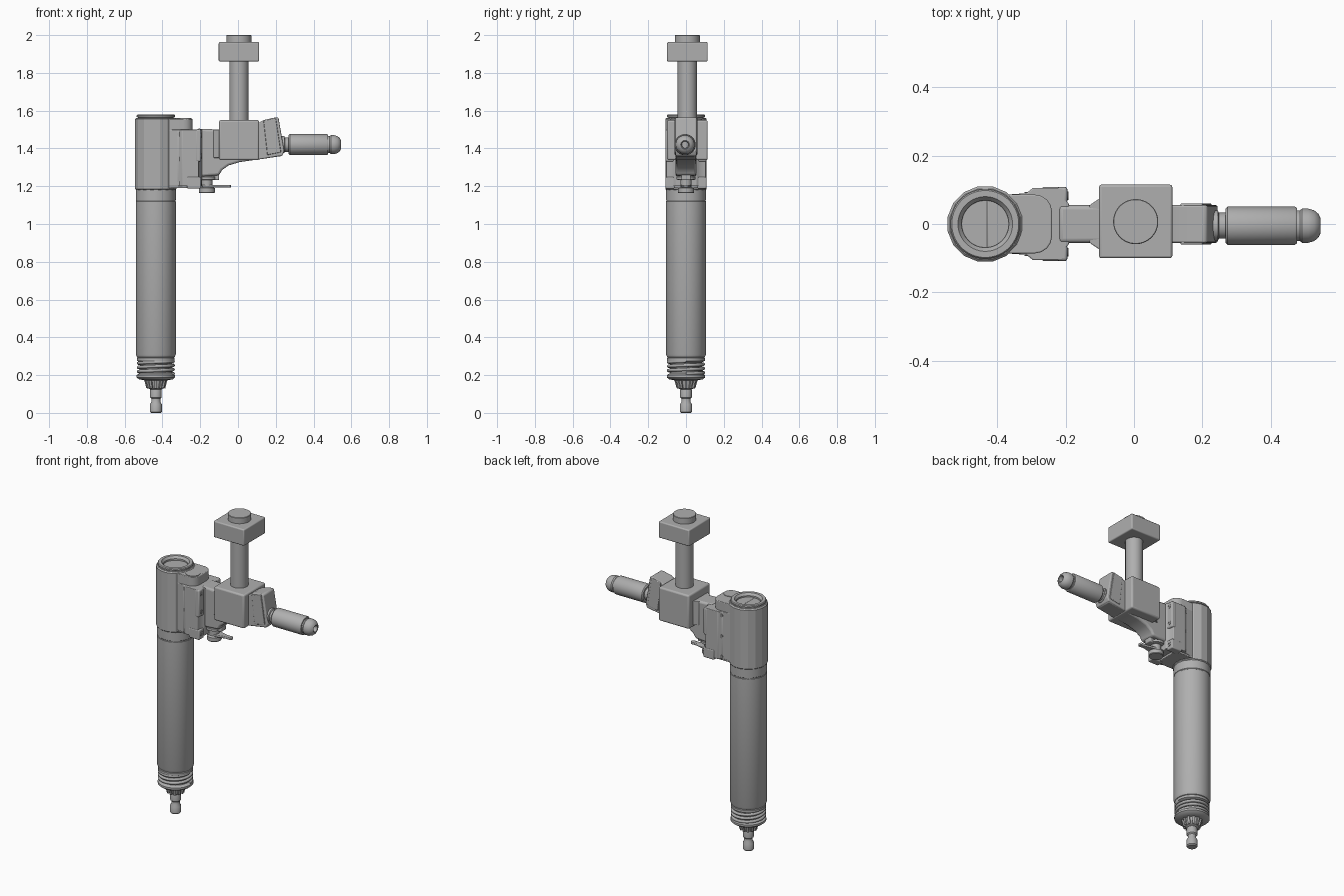
import bpy, bmesh, math
from mathutils import Matrix, Vector

if "Cube" in bpy.data.objects:
    bpy.data.objects.remove(bpy.data.objects["Cube"], do_unlink=True)

grey = bpy.data.materials.new("machined grey")
grey.use_nodes = True
COLOUR = (0.43, 0.43, 0.43, 1)
grey.diffuse_color = COLOUR
grey.node_tree.nodes["Principled BSDF"].inputs["Base Color"].default_value = COLOUR

COL = (-0.435, 0, 0)          # column axis
ALONG_X = Matrix.Rotation(math.pi / 2, 4, 'Y')


def finish(name, bm, bevel=0, smooth=True):
    bmesh.ops.recalc_face_normals(bm, faces=bm.faces)
    mesh = bpy.data.meshes.new(name)
    bm.to_mesh(mesh)
    bm.free()
    ob = bpy.data.objects.new(name, mesh)
    bpy.context.collection.objects.link(ob)
    mesh.materials.append(grey)
    if bevel:
        mod = ob.modifiers.new("soft edges", 'BEVEL')
        mod.width, mod.segments, mod.limit_method = bevel, 3, 'ANGLE'
    if smooth:
        bpy.ops.object.select_all(action='DESELECT')
        ob.select_set(True)
        bpy.context.view_layer.objects.active = ob
        bpy.ops.object.shade_smooth_by_angle(angle=math.radians(32))
    return ob


def lathe(name, profile, at, turn=None, sides=48, smooth=True):
    """Revolve (radius, height) points round z, then turn and place."""
    bm = bmesh.new()
    rings = []
    for r, h in profile:
        rings.append([bm.verts.new((r * math.cos(2 * math.pi * (i + .5) / sides),
                                    r * math.sin(2 * math.pi * (i + .5) / sides), h))
                      for i in range(sides)])
    for a, b in zip(rings, rings[1:]):
        for i in range(sides):
            j = (i + 1) % sides
            bm.faces.new((a[i], a[j], b[j], b[i]))
    bm.faces.new(rings[0])
    bm.faces.new(rings[-1])
    bm.transform(Matrix.Translation(at) @ (turn or Matrix()))
    return finish(name, bm, smooth=smooth)


def prism(name, outline, low, high, plane='XZ', bevel=0.006):
    """Extrude an outline along y (XZ plane) or along z (XY plane)."""
    bm = bmesh.new()
    place = (lambda a, b, c: (a, c, b)) if plane == 'XZ' else (lambda a, b, c: (a, b, c))
    ends = [[bm.verts.new(place(a, b, c)) for a, b in outline] for c in (low, high)]
    bm.faces.new(ends[0])
    bm.faces.new(ends[1])
    for i in range(len(outline)):
        j = (i + 1) % len(outline)
        bm.faces.new((ends[0][i], ends[0][j], ends[1][j], ends[1][i]))
    return finish(name, bm, bevel)


def box(name, x, y, z, bevel=0.006):
    return prism(name, [(x[0], y[0]), (x[1], y[0]), (x[1], y[1]), (x[0], y[1])],
                 z[0], z[1], 'XY', bevel)


# Column tube with the stepped collar at its foot
lathe("column_tube", [(.09, .29), (.1, .295), (.106, .31), (.106, 1.12),
                      (.104, 1.122), (.104, 1.126), (.106, 1.128), (.106, 1.19)], COL)
lathe("foot_core", [(.085, .19), (.085, .3)], COL)
lathe("foot_collar", [(.06, .172), (.09, .178), (.102, .188), (.102, .2), (.085, .21)], COL)
lathe("top_foot_ring", [(.085, .268), (.1, .276), (.1, .29), (.09, .298)], COL)

# Coiled thread around the foot
curve = bpy.data.curves.new("foot_thread", 'CURVE')
curve.dimensions, curve.bevel_depth, curve.bevel_resolution = '3D', 0.009, 2
coil = curve.splines.new('POLY')
STEPS = 100
coil.points.add(STEPS)
for i, p in enumerate(coil.points):
    a = 6 * math.pi * i / STEPS
    p.co = (COL[0] + .092 * math.cos(a), .092 * math.sin(a), .208 + .066 * i / STEPS, 1)
curve.materials.append(grey)
bpy.context.collection.objects.link(bpy.data.objects.new("foot_thread", curve))

# Ribbed cone and tool tip
lathe("tool_cone", [(.032, .125), (.04, .13), (.055, .18)], COL)
for i in range(12):
    bm = bmesh.new()
    bmesh.ops.create_cube(bm, size=1, matrix=Matrix.Diagonal((.012, .013, .046, 1)))
    bm.transform(Matrix.Translation(COL) @ Matrix.Rotation(i * math.pi / 6, 4, 'Z')
                 @ Matrix.Translation((.05, 0, .154)) @ Matrix.Rotation(.25, 4, 'Y'))
    finish("cone_rib", bm, smooth=False)
lathe("tool_tip", [(.026, 0), (.032, .006), (.032, .045), (.024, .058), (.024, .075),
                   (.031, .082), (.031, .12), (.026, .135)], COL, sides=32)

# Faceted head with an open bore
lathe("head_housing", [(.104, 1.178), (.112, 1.186), (.112, 1.555), (.105, 1.562),
                       (.07, 1.562), (.07, 1.5)], COL, sides=16, smooth=False)
lathe("head_rim", [(.094, 1.555), (.094, 1.564), (.102, 1.566), (.102, 1.574), (.098, 1.579),
                   (.08, 1.579), (.069, 1.565), (.067, 1.5)], COL)

# Neck joining the head to the bracket, with its round cap
neck = [(-.43, -.086), (-.29, -.086)]
neck += [(-.29 + .05 * math.sin(t), -.036 - .05 * math.cos(t)) for t in (.4, .8, 1.2, 1.57)]
neck += [(x, -y) for x, y in reversed(neck)]
prism("neck", neck, 1.19, 1.557, 'XY', .004)
lathe("neck_cap", [(.042, 1.55), (.042, 1.56)], (-.289, -.035, 0), sides=32)

# Flanged bracket
flange = [(-.37, -.086), (-.315, -.09), (-.295, -.106), (-.208, -.106), (-.203, -.075), (-.19, -.058)]
flange += [(x, -y) for x, y in reversed(flange)]
prism("bracket", flange, 1.2, 1.5, 'XY', .004)
for side in (-1, 1):
    y = sorted((side * .06, side * .108))
    box("bracket_rail", (-.225, -.195), y, (1.33, 1.5), .008)
    box("bracket_foot", (-.27, -.195), y, (1.188, 1.25), .006)
    for z in (1.475, 1.345, 1.215):
        lathe("side_bolt", [(.011, 0), (.011, .003)], (-.31, side * .091, z),
              Matrix.Rotation(-side * math.pi / 2, 4, 'X'), 16)
    for z in (1.22, 1.36, 1.47):
        lathe("face_bolt", [(.013, 0), (.013, .008), (.006, .008), (.006, .003)],
              (-.2, side * .083, z), ALONG_X, 16)

# Curved arm and sloped end shoe
prism("arm", [(-.22, 1.505), (-.1, 1.5), (.1, 1.5), (.2, 1.5), (.235, 1.36), (.11, 1.342),
              (.01, 1.328), (-.05, 1.31), (-.085, 1.285), (-.1, 1.258), (-.22, 1.25)],
      -.055, .055, bevel=.012)
prism("arm_flare", [(-.13, -.055), (-.1, -.075), (-.09, -.075), (-.09, .075), (-.1, .075), (-.13, .055)],
      1.35, 1.5, 'XY', .003)
prism("end_shoe", [(.1, 1.53), (.135, 1.55), (.205, 1.566), (.215, 1.56), (.245, 1.385),
                   (.235, 1.362), (.1, 1.34)], -.055, .055, bevel=.012)
prism("shoe_band", [(.135, 1.548), (.2, 1.562), (.228, 1.38), (.155, 1.365)], -.06, .06, bevel=.004)

# Clamp block, post and upper block
box("clamp_block", (-.1, .112), (-.1, .115), (1.338, 1.55), .01)
POST = (.005, .007, 0)
lathe("post", [(.051, 1.53), (.051, 1.88)], POST)
box("upper_block", (-.102, .112), (-.1, .115), (1.86, 1.963), .007)
lathe("post_cap", [(.066, 1.95), (.066, 1.998), (.064, 2)], POST)

# Side handle with a hollow rounded end
HANDLE = (0, -.005, 1.42)
lathe("handle_neck", [(.045, .2), (.045, .245), (.038, .248), (.038, .28)], HANDLE, ALONG_X)
lathe("handle_grip", [(.05, .268), (.056, .274), (.056, .47), (.052, .477)], HANDLE, ALONG_X)
lathe("handle_end", [(.045, .47), (.045, .485), (.05, .492), (.05, .51), (.045, .527), (.035, .539),
                     (.023, .545), (.019, .543), (.017, .52)], HANDLE, ALONG_X)

# Locking knob and lever under the arm
KNOB = (-.165, 0, 0)
lathe("lock_knob", [(.04, 1.163), (.043, 1.167), (.043, 1.19), (.03, 1.196), (.03, 1.232),
                    (.05, 1.235), (.05, 1.25), (.03, 1.26)], KNOB, sides=32)
prism("lock_lever", [(-.19, -.03), (-.13, -.026), (-.08, -.014), (-.045, -.016), (-.035, 0),
                     (-.045, .016), (-.08, .014), (-.13, .026), (-.19, .03)], 1.193, 1.207, 'XY', .004)
box("lever_stop", (-.22, -.1), (-.025, .025), (1.232, 1.262), .005)
